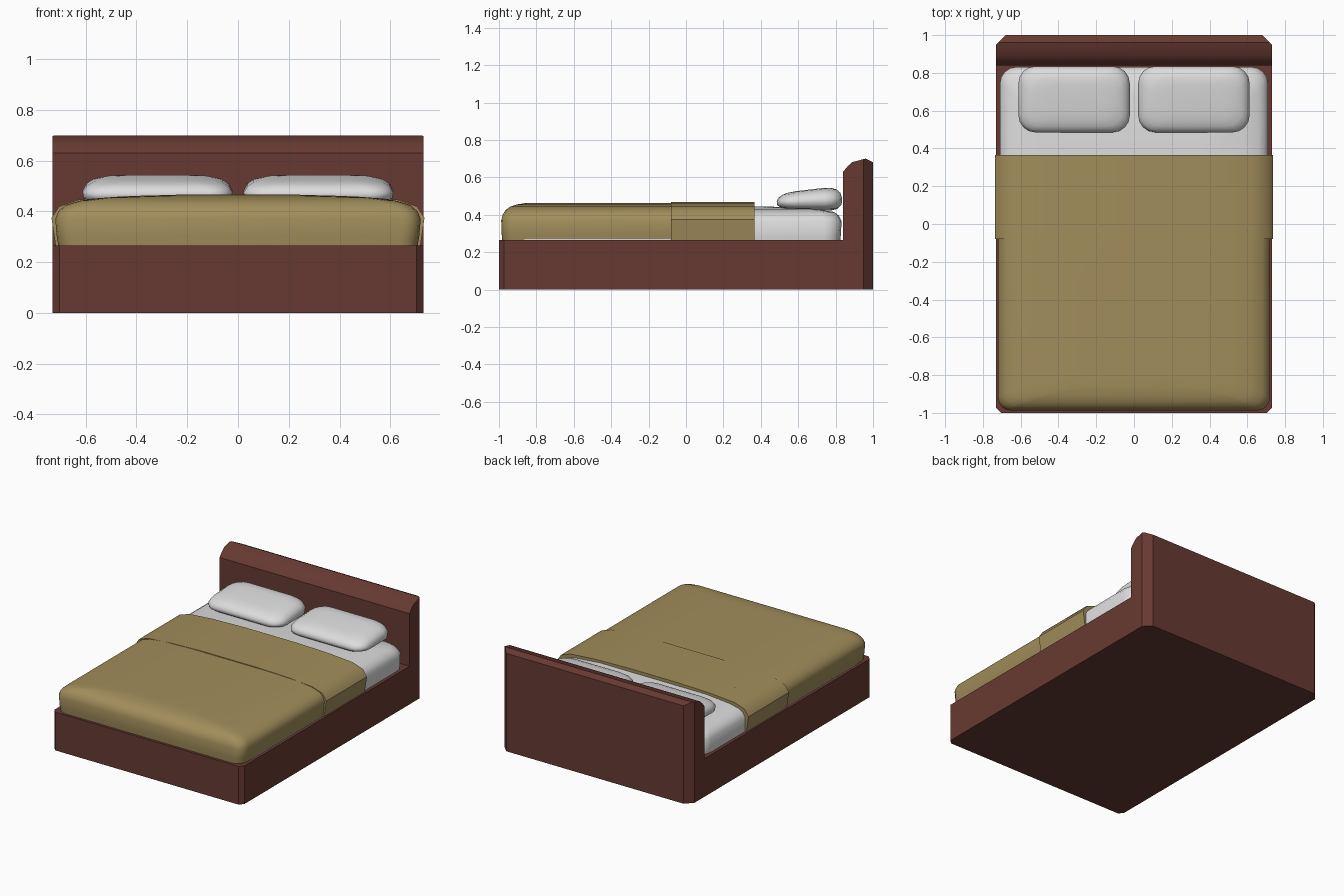
import bpy, bmesh, math
from mathutils import Vector

if "Cube" in bpy.data.objects:
    bpy.data.objects.remove(bpy.data.objects["Cube"])


def material(name, rgb):
    m = bpy.data.materials.new(name)
    m.diffuse_color = (*rgb, 1)
    m.use_nodes = True
    m.node_tree.nodes["Principled BSDF"].inputs["Base Color"].default_value = m.diffuse_color
    return m


WOOD = material("dark red wood", (0.135, 0.042, 0.032))
TAN = material("tan blanket", (0.36, 0.27, 0.105))
WHITE = material("white linen", (0.72, 0.72, 0.72))


def finish(bm, name, mat, angle):
    bmesh.ops.recalc_face_normals(bm, faces=bm.faces[:])
    me = bpy.data.meshes.new(name)
    bm.to_mesh(me)
    bm.free()
    me.materials.append(mat)
    ob = bpy.data.objects.new(name, me)
    bpy.context.collection.objects.link(ob)
    bpy.ops.object.select_all(action='DESELECT')
    ob.select_set(True)
    bpy.context.view_layer.objects.active = ob
    bpy.ops.object.shade_smooth_by_angle(angle=math.radians(angle))
    return ob


def prism(points, offset):
    """Closed polygon extruded along offset."""
    bm = bmesh.new()
    f = bm.faces.new([bm.verts.new(p) for p in points])
    r = bmesh.ops.extrude_face_region(bm, geom=[f])
    vs = [g for g in r['geom'] if isinstance(g, bmesh.types.BMVert)]
    bmesh.ops.translate(bm, verts=vs, vec=offset)
    return bm


def cut(bm, co, normal):
    """Remove everything on the normal side of a plane and cap the hole."""
    r = bmesh.ops.bisect_plane(bm, geom=bm.verts[:] + bm.edges[:] + bm.faces[:],
                               plane_co=co, plane_no=normal, clear_outer=True)
    edges = [g for g in r['geom_cut'] if isinstance(g, bmesh.types.BMEdge)]
    bmesh.ops.holes_fill(bm, edges=edges)


def cushion(hx, y0, y1, radius, rings):
    """Stack of rounded rectangles; rings are (z, x inset, y inset)."""
    bm = bmesh.new()
    cy, hy = (y0 + y1) / 2, (y1 - y0) / 2
    loops = []
    for z, ix, iy in rings:
        a, b = hx - ix, hy - iy
        r = min(radius, a * 0.8, b * 0.8)
        loop = []
        for k, (sx, sy) in enumerate([(1, 1), (-1, 1), (-1, -1), (1, -1)]):
            for i in range(5):
                t = (k + i / 4) * math.pi / 2
                loop.append(bm.verts.new((sx * (a - r) + r * math.cos(t),
                                          cy + sy * (b - r) + r * math.sin(t), z)))
        loops.append(loop)
    for lo, up in zip(loops, loops[1:]):
        for i in range(len(lo)):
            j = (i + 1) % len(lo)
            bm.faces.new((lo[i], lo[j], up[j], up[i]))
    bm.faces.new(loops[0])
    bm.faces.new(loops[-1])
    return bm


# Bed base with chamfered foot corners
c = 0.027
base = [(-0.73, 0.95, 0), (-0.73, c - 1, 0), (c - 0.73, -1, 0),
        (0.73 - c, -1, 0), (0.73, c - 1, 0), (0.73, 0.95, 0)]
finish(prism(base, Vector((0, 0, 0.265))), "bed_base", WOOD, 30)

# Headboard with rolled top and chamfered back corners
side = [(0.84, 0), (0.84, 0.63), (0.865, 0.66), (0.89, 0.682),
        (0.96, 0.70), (1.0, 0.68), (1.0, 0)]
bm = prism([(-0.73, y, z) for y, z in side], Vector((1.46, 0, 0)))
for s in (-1, 1):
    cut(bm, Vector((s * 0.705, 0.975, 0)), Vector((s, 1, 0)).normalized())
finish(bm, "headboard", WOOD, 35)

# Mattress
finish(cushion(0.71, -0.96, 0.832, 0.09,
               [(0.2, 0.01, 0.01), (0.28, 0, 0.005), (0.365, 0.0, 0), (0.395, 0.02, 0.015),
                (0.415, 0.05, 0.04), (0.43, 0.13, 0.14), (0.445, 0.3, 0.4)]),
       "mattress", WHITE, 50)

# Blanket, rounded at the foot and cut off under the fold
bm = cushion(0.72, -0.99, 0.8, 0.07,
             [(0.22, 0.02, 0.012), (0.30, 0.006, 0.004), (0.37, 0, 0.002), (0.40, 0.012, 0.01),
              (0.425, 0.04, 0.025), (0.443, 0.1, 0.05), (0.455, 0.2, 0.085), (0.462, 0.42, 0.13)])
cut(bm, Vector((0, 0.2, 0)), Vector((0, 1, 0)))
finish(bm, "blanket", TAN, 50)

# Folded-over band of blanket
half = [(0.715, 0.24), (0.735, 0.375), (0.705, 0.42), (0.63, 0.446), (0.45, 0.46), (0.2, 0.467)]
outline = half + [(-x, z) for x, z in reversed(half)]
finish(prism([(x, -0.08, z) for x, z in outline], Vector((0, 0.445, 0))),
       "blanket_fold", TAN, 40)

# Pillows: wedge-shaped cushions, thicker toward the headboard
for s, label in ((-1, "left"), (1, "right")):
    bm = cushion(0.295, 0.485, 0.835, 0.09,
                 [(-1, 0.08, 0.06), (-0.85, 0.03, 0.025), (-0.5, 0.004, 0.003), (0, 0, 0),
                  (0.45, 0.015, 0.01), (0.75, 0.04, 0.03), (0.93, 0.08, 0.06), (1, 0.14, 0.1)])
    for v in bm.verts:
        t = (v.co.y - 0.485) / 0.35
        v.co.z = 0.472 + 0.016 * t + v.co.z * (0.042 + 0.025 * t)
        v.co.x += s * 0.317
    finish(bm, label + "_pillow", WHITE, 60)
